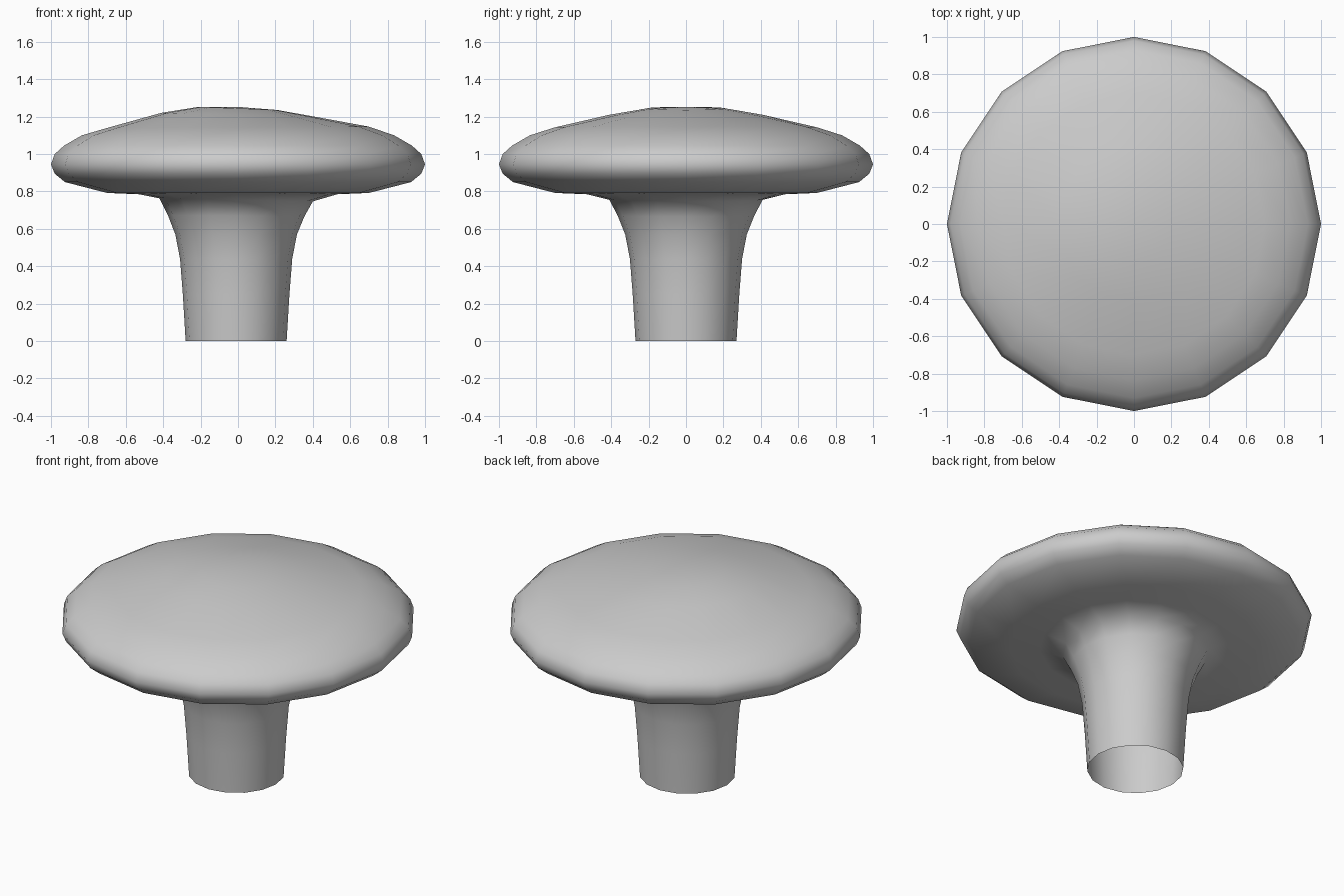
import bpy, bmesh
from math import cos, sin, pi

if "Cube" in bpy.data.objects:
    bpy.data.objects.remove(bpy.data.objects["Cube"])

SIDES = 16

# Profile from the open stem foot up to the cap crown:
# radius, height, x offset of ring, tilt (height lost per unit of x)
PROFILE = [
    (0.27, 0.00, -0.01, 0.0),
    (0.285, 0.25, -0.01, 0.0),
    (0.30, 0.44, -0.01, 0.0),
    (0.325, 0.57, -0.01, 0.0),
    (0.365, 0.67, -0.01, 0.01),
    (0.41, 0.755, -0.01, 0.02),
    (0.53, 0.785, 0.0, 0.0),
    (0.70, 0.792, 0.0, 0.0),
    (0.925, 0.85, 0.0, 0.0),
    (0.98, 0.895, 0.0, 0.0),
    (1.00, 0.945, 0.0, 0.0),
    (0.98, 1.00, 0.0, 0.0),
    (0.93, 1.045, 0.0, 0.0),
    (0.835, 1.10, 0.0, 0.0),
    (0.70, 1.143, 0.0, -0.005),
    (0.41, 1.21, 0.0, 0.025),
    (0.21, 1.244, 0.0, 0.04),
]


def lathe(name, profile, apex):
    bm = bmesh.new()
    rings = []
    for r, z, ox, tilt in profile:
        ring = []
        for i in range(SIDES):
            a = 2 * pi * i / SIDES
            x = r * cos(a)
            ring.append(bm.verts.new((x + ox, r * sin(a), z - tilt * x)))
        rings.append(ring)
    for lo, hi in zip(rings, rings[1:]):
        for i in range(SIDES):
            j = (i + 1) % SIDES
            bm.faces.new((lo[i], lo[j], hi[j], hi[i]))
    # crown fan
    top = bm.verts.new(apex)
    for i in range(SIDES):
        bm.faces.new((rings[-1][i], rings[-1][(i + 1) % SIDES], top))
    for f in bm.faces:
        f.smooth = True
    me = bpy.data.meshes.new(name)
    bm.to_mesh(me)
    bm.free()
    ob = bpy.data.objects.new(name, me)
    bpy.context.collection.objects.link(ob)
    return ob


# Stem and cap flow into each other as one smooth skin
lathe("mushroom_cap_and_stem", PROFILE, (0, 0, 1.252))
